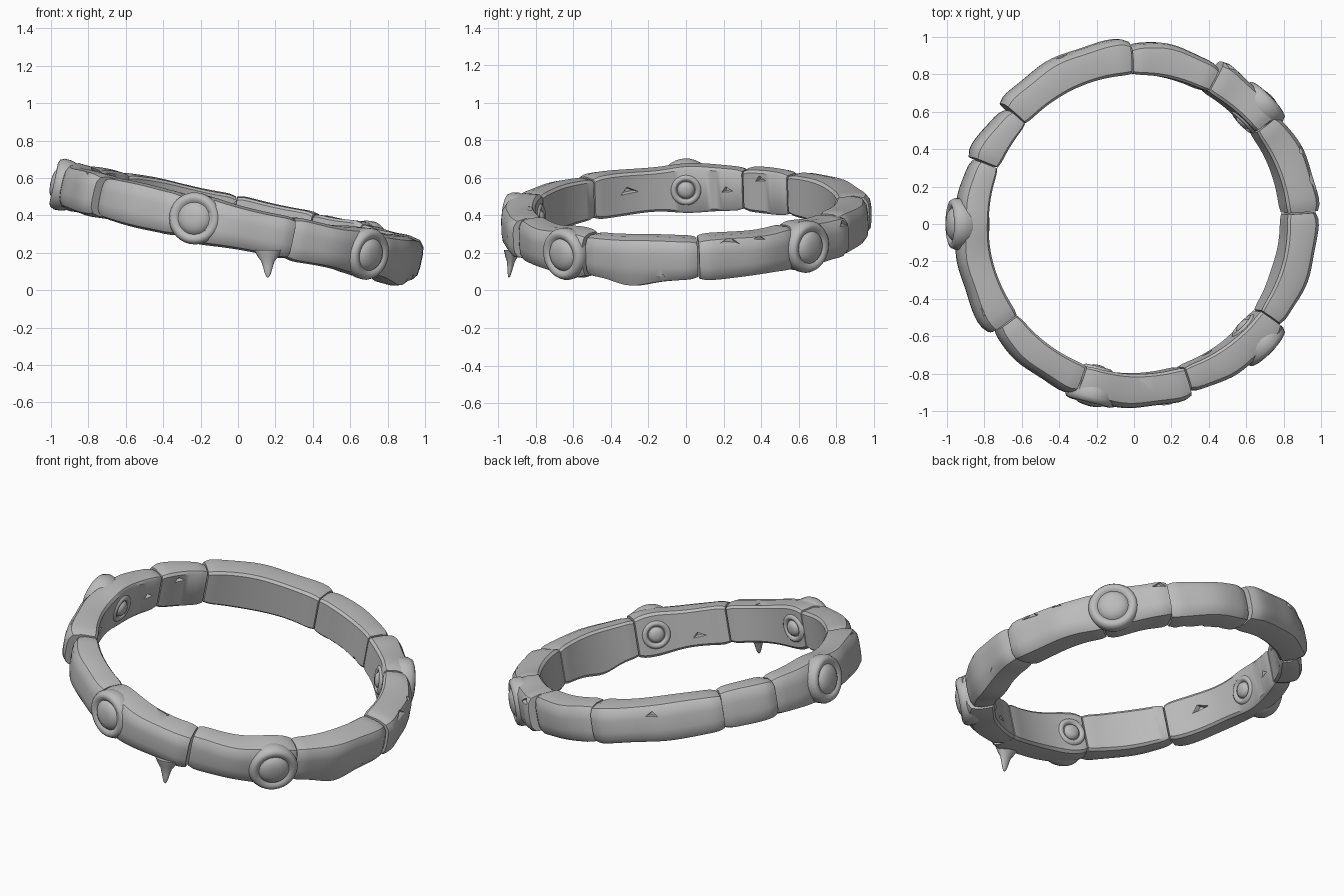
import bpy, bmesh
from math import sin, cos, pi, radians, exp
from mathutils import Vector

cube = bpy.data.objects.get("Cube")
if cube:
    bpy.data.objects.remove(cube)

stone = bpy.data.materials.new("grey_stone")
stone.use_nodes = True
GREY = (0.5, 0.5, 0.5, 1)
stone.diffuse_color = GREY
stone.node_tree.nodes["Principled BSDF"].inputs["Base Color"].default_value = GREY

# The ring lies in a tilted plane
SLOPE_X, SLOPE_Y, MID_Z = -0.215, 0.03, 0.362
NORMAL = Vector((-SLOPE_X, -SLOPE_Y, 1)).normalized()
STUDS = (43, 180, 256, 317)
INNER = 0.8


def place(deg, r, h, side=0.0):
    """Point on the tilted ring: angle, radius, height and sideways offset."""
    a = radians(deg)
    x, y = r * cos(a) - side * sin(a), r * sin(a) + side * cos(a)
    return Vector((x, y, MID_Z + SLOPE_X * x + SLOPE_Y * y)) + NORMAL * h


def loft(name, rings, angle=38):
    """Closed skin through a list of equal rings, with end caps."""
    bm = bmesh.new()
    loops = [[bm.verts.new(p) for p in ring] for ring in rings]
    n = len(loops[0])
    for a, b in zip(loops, loops[1:]):
        for i in range(n):
            j = (i + 1) % n
            bm.faces.new((a[i], a[j], b[j], b[i]))
    bm.faces.new(loops[0])
    bm.faces.new(loops[-1])
    bmesh.ops.recalc_face_normals(bm, faces=bm.faces)
    mesh = bpy.data.meshes.new(name)
    bm.to_mesh(mesh)
    bm.free()
    mesh.materials.append(stone)
    obj = bpy.data.objects.new(name, mesh)
    bpy.context.collection.objects.link(obj)
    smooth(obj, angle)
    return obj


def smooth(obj, angle=38):
    bpy.ops.object.select_all(action='DESELECT')
    obj.select_set(True)
    bpy.context.view_layer.objects.active = obj
    bpy.ops.object.shade_smooth_by_angle(angle=radians(angle))


# Cross-section: fraction from inner to outer wall, fraction of half height
SECTION = [(0, -.85), (0, .85), (.08, .97), (.55, 1), (.85, .9), (.97, .65),
           (1, .3), (1, -.3), (.97, -.65), (.85, -.9), (.55, -1), (.08, -.97)]

# Stone blocks: start angle, end angle, outer radius at start, middle, end
BLOCKS = [(4, 38, .985, .98, .96), (38, 62, .95, .975, .995),
          (62, 92, .955, .975, .97), (92, 138, .99, .98, .965),
          (138, 158, .925, .945, .955), (158, 217, .935, .95, .98),
          (217, 250, .945, .96, .97), (250, 288, .975, .98, .975),
          (288, 325, .95, .965, .965), (325, 364, .95, .965, .975)]


def block(index, a0, a1, r0, r1, r2):
    rings = []
    steps = max(8, (a1 - a0) // 2)
    for k in range(steps + 1):
        t = k / steps
        deg = a0 + .25 + (a1 - a0 - .5) * t
        outer = r0 * (1 - t) ** 2 + (4 * r1 - r0 - r2) * t * (1 - t) + r2 * t * t
        outer += .005 * sin(deg * .31 + index)
        half = .117 + .004 * sin(deg * .17 + index * 2)
        half += .012 * sum(exp(-((deg - s) / 8) ** 2) for s in STUDS)
        sag = .03 * exp(-((deg - 341) / 8) ** 2)
        # Rounded ends leave a crack between neighbours
        pinch = .014 if k in (0, steps) else .003 if k in (1, steps - 1) else 0
        outer -= pinch
        half -= pinch * .7
        inner = INNER + pinch * .5
        rings.append([place(deg, inner + (outer - inner) * u,
                            half * v - (sag if v < -.8 else 0))
                      for u, v in SECTION])
    return loft(f"ring_block_{index + 1}", rings)


blocks = [block(i, *b) for i, b in enumerate(BLOCKS)]

# Chips broken from the stone: block, angle, radius, height, length
CHIPS = [(0, 14, .97, .10, .09), (0, 24, .97, .10, .06), (1, 59, .98, .08, .06),
         (2, 76, .80, -.11, .07), (2, 68, .80, -.11, .06), (2, 84, .80, -.11, .05),
         (3, 114, .985, .06, .06), (3, 104, .98, .115, .05), (4, 150, .80, .07, .05),
         (5, 202, .80, .02, .08), (5, 164, .80, .00, .05), (5, 209, .97, .11, .07),
         (7, 273, .84, .12, .05), (8, 300, .80, -.04, .06), (9, 352, .98, -.08, .06)]
for n, (b, deg, r, h, size) in enumerate(CHIPS):
    tilt = .5 * size * (-1) ** n
    corners = [(-size, -.2 * size), (size, -.4 * size), (.3 * size, .5 * size + .2 * tilt)]
    cutter = loft("chip_cutter", [
        [place(deg, r + d, h + q * s, p * s) for p, q in corners]
        for d, s in ((-.022, .35), (.022, .9))] if r > .9 else [
        [place(deg, r + d, h + q * s, p * s) for p, q in corners]
        for d, s in ((-.022, .9), (.022, .35))])
    cutter.hide_render = True
    mod = blocks[b].modifiers.new("chip", 'BOOLEAN')
    mod.operation, mod.solver, mod.object = 'DIFFERENCE', 'EXACT', cutter
    bpy.ops.object.select_all(action='DESELECT')
    bpy.context.view_layer.objects.active = blocks[b]
    blocks[b].select_set(True)
    bpy.ops.object.modifier_apply(modifier=mod.name)
    bpy.data.objects.remove(cutter)
for obj in blocks:
    smooth(obj)

# Round studs running through the band: disc radius, distance from ring centre
STUD = [(.012, .777), (.03, .78), (.042, .79), (.047, .802), (.056, .79), (.068, .786),
        (.08, .795), (.09, .82), (.1, .85), (.125, .88), (.138, .92), (.139, .955),
        (.128, .978), (.11, .985), (.095, .978), (.086, .972), (.078, .982),
        (.06, .994), (.035, 1.0), (.012, 1.002)]
SIDES = 32
for n, deg in enumerate(STUDS):
    loft(f"stud_{n + 1}", [
        [place(deg, r, rad * sin(2 * pi * k / SIDES), rad * cos(2 * pi * k / SIDES))
         for k in range(SIDES)] for rad, r in STUD], 60)

# Thorn hanging under the front: radius, height
THORN = [(.075, .215), (.055, .18), (.036, .155), (.026, .125), (.018, .095),
         (.01, .075), (.003, .068)]
loft("thorn", [[Vector((.16 + rad * cos(2 * pi * k / 16), -.925 + .6 * rad * sin(2 * pi * k / 16)
                        - .12 * (.215 - z), z)) for k in range(16)] for rad, z in THORN], 60)
